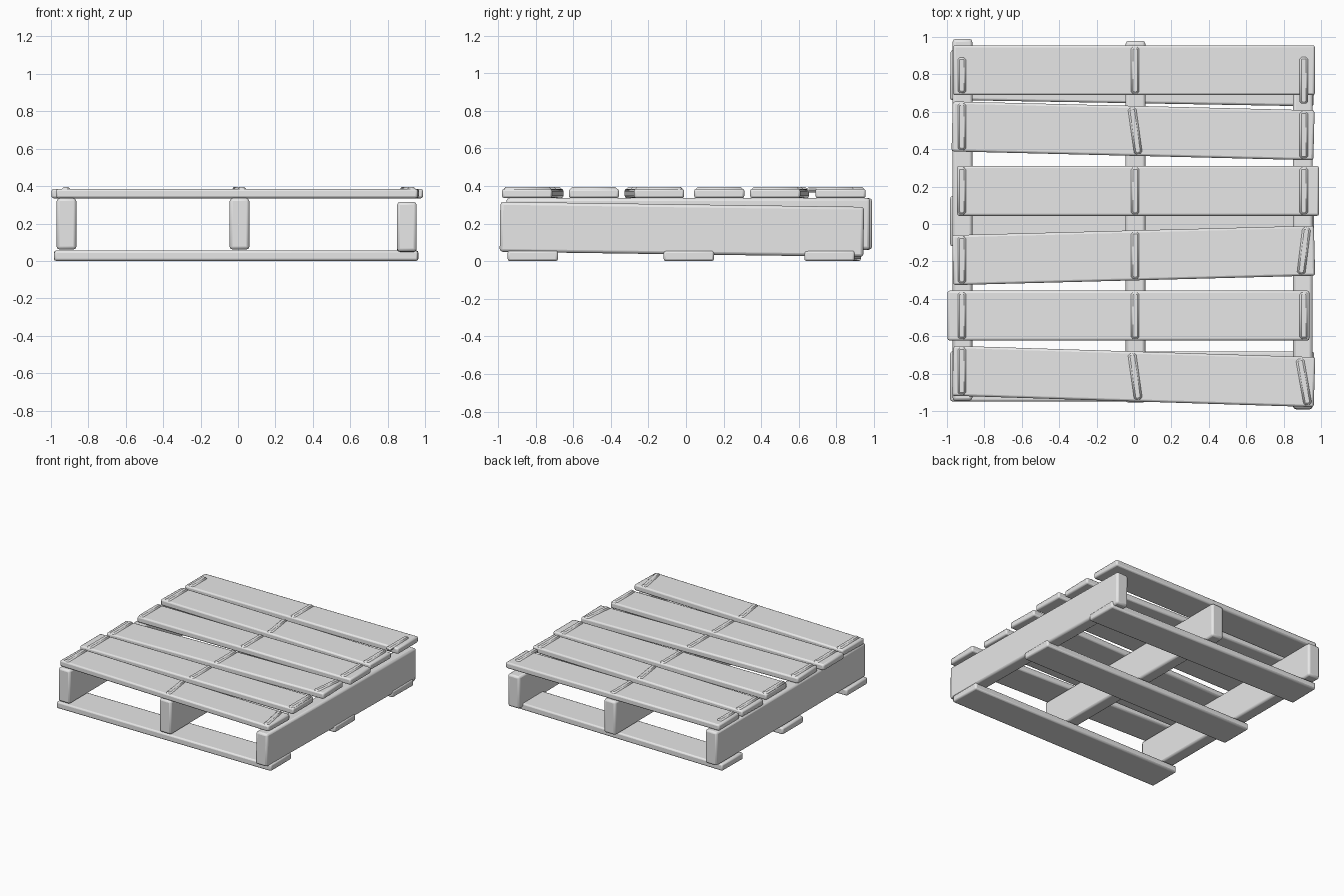
import bpy
import math

# Remove the default cube
cube = bpy.data.objects.get("Cube")
if cube:
    bpy.data.objects.remove(cube, do_unlink=True)

# Single grey colour
grey = bpy.data.materials.new("plain_grey")
grey.use_nodes = True
grey.diffuse_color = (0.8, 0.8, 0.8, 1)
grey.node_tree.nodes["Principled BSDF"].inputs["Base Color"].default_value = (0.8, 0.8, 0.8, 1)


def board(name, centre, size, turn=0.0, pitch=0.0, bevel=0.012, segments=2):
    """Box with softened edges, turned about z and pitched about x (degrees)."""
    bpy.ops.mesh.primitive_cube_add(size=1, location=centre)
    obj = bpy.context.object
    obj.name = name
    obj.scale = size
    bpy.ops.object.transform_apply(location=False, rotation=False, scale=True)
    obj.rotation_euler = (math.radians(pitch), 0, math.radians(turn))
    mod = obj.modifiers.new("soft_edges", "BEVEL")
    mod.width = bevel
    mod.segments = segments
    obj.data.materials.append(grey)
    bpy.ops.object.shade_smooth_by_angle(angle=math.radians(30))
    return obj


# Three upright stringers running front to back, the right-hand one sagging
board("stringer_right", (-0.917, 0.022, 0.198), (0.105, 1.935, 0.275), bevel=0.016)
board("stringer_middle", (0.008, 0.012, 0.198), (0.105, 1.935, 0.275), bevel=0.016)
board("stringer_left", (0.903, -0.022, 0.169), (0.105, 1.935, 0.266), pitch=-0.8, bevel=0.016)

# Three bottom boards
for label, y, turn in (("front", -0.815, 0), ("middle", 0.015, 0), ("back", 0.78, -1)):
    board("bottom_board_" + label, (-0.01, y, 0.028), (1.945, 0.268, 0.055), turn)

# Six top boards: centre x, centre y, turn, then the turn of each cleat
top_boards = [
    (0.0, 0.822, 0, (0, 0, 0)),
    (-0.005, 0.498, -1.4, (0, 8, 0)),
    (0.022, 0.177, 0, (0, 0, 0)),
    (-0.002, -0.168, 1.5, (0, 0, -7)),
    (-0.03, -0.49, 0, (0, 0, 0)),
    (-0.002, -0.815, -1.8, (0, 8, 10)),
]
cleat_x = (-0.92, 0.006, 0.908)

for i, (x, y, turn, cleat_turns) in enumerate(top_boards, 1):
    board(f"top_board_{i}", (x, y, 0.36), (1.935, 0.267, 0.05), turn)
    # Raised cleats over each stringer
    for j, cx in enumerate(cleat_x):
        cy = y + (cx - x) * math.tan(math.radians(turn))
        length = 0.25
        if i == 1 and j == 0:
            cy, length = 0.795, 0.19
        elif i == 1 and j == 2:
            cy = 0.768
        board(f"cleat_{i}_{j + 1}", (cx, cy, 0.38), (0.046, length, 0.03),
              cleat_turns[j], bevel=0.011, segments=1)
